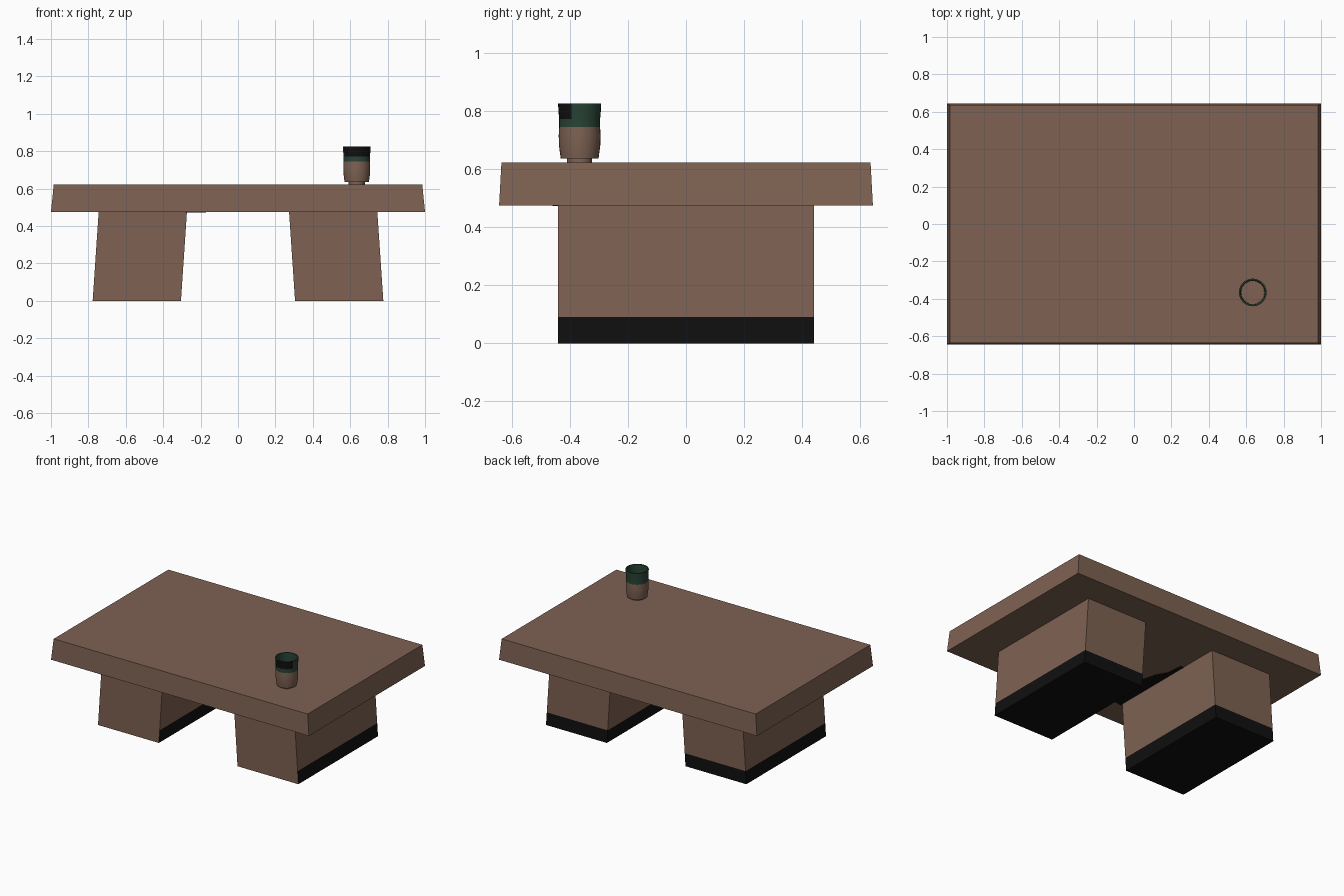
import bpy, bmesh, math

if "Cube" in bpy.data.objects:
    bpy.data.objects.remove(bpy.data.objects["Cube"])


def material(name, rgb):
    m = bpy.data.materials.new(name)
    m.diffuse_color = (*rgb, 1)
    m.use_nodes = True
    m.node_tree.nodes["Principled BSDF"].inputs["Base Color"].default_value = m.diffuse_color
    return m


MATS = [material("brown", (0.21, 0.122, 0.086)),
        material("black", (0.005, 0.005, 0.005)),
        material("dark_green", (0.022, 0.057, 0.036))]


def finish(name, bm, rule=None):
    bmesh.ops.recalc_face_normals(bm, faces=bm.faces[:])
    bm.normal_update()
    if rule:
        for f in bm.faces:
            f.material_index = rule(f.calc_center_median(), f.normal)
    me = bpy.data.meshes.new(name)
    bm.to_mesh(me)
    bm.free()
    for m in MATS:
        me.materials.append(m)
    ob = bpy.data.objects.new(name, me)
    bpy.context.collection.objects.link(ob)
    return ob


def stack(name, levels, rule=None):
    """Four-sided block; levels are (z, x0, x1, half_y)."""
    bm = bmesh.new()
    rings = [[bm.verts.new(p) for p in ((a, -h, z), (b, -h, z), (b, h, z), (a, h, z))]
             for z, a, b, h in levels]
    for lo, hi in zip(rings, rings[1:]):
        for i in range(4):
            j = (i + 1) % 4
            bm.faces.new((lo[i], lo[j], hi[j], hi[i]))
    bm.faces.new(rings[0])
    bm.faces.new(rings[-1])
    return finish(name, bm, rule)


# Tabletop, slightly narrower at its upper face
stack("tabletop", [(0.475, -1, 1, 0.643), (0.622, -0.985, 0.985, 0.635)])


# Leaning block legs: black foot band everywhere but the front
def leg_rule(c, n):
    return 1 if c.z < 0.09 and n.y > -0.5 else 0


for side, name in ((-1, "left_leg"), (1, "right_leg")):
    levels = []
    for z in (0, 0.09, 0.475):
        lean = 0.032 * z / 0.475
        a, b = sorted((side * (0.305 - lean), side * (0.777 - lean)))
        levels.append((z, a, b, 0.441))
    stack(name, levels, leg_rule)

# Dark stain under the top beside the left leg
bm = bmesh.new()
stain = [(-0.28, -0.46), (-0.21, -0.45), (-0.2, -0.33), (-0.22, -0.24),
         (-0.17, -0.13), (-0.2, -0.02), (-0.24, 0.05), (-0.25, 0.16), (-0.28, 0.16)]
face = bm.faces.new([bm.verts.new((x, y, 0.473)) for x, y in stain])
ext = bmesh.ops.extrude_face_region(bm, geom=[face])
for v in ext["geom"]:
    if isinstance(v, bmesh.types.BMVert):
        v.co.z = 0.475
finish("underside_stain", bm, lambda c, n: 1)

# Cup: outer profile from foot to rim, then down the inside
CX, CY, SEG = 0.635, -0.366, 32
OUTER = [(0.043, 0.62), (0.043, 0.636), (0.065, 0.636), (0.067, 0.65), (0.071, 0.68),
         (0.072, 0.715), (0.0705, 0.745), (0.0705, 0.772), (0.073, 0.80), (0.074, 0.825)]
INNER = [(0.066, 0.825), (0.064, 0.745), (0.062, 0.66)]
bm = bmesh.new()
rings = [[bm.verts.new((CX + r * math.cos(i * math.tau / SEG),
                        CY + r * math.sin(i * math.tau / SEG), z)) for i in range(SEG)]
         for r, z in OUTER + INNER]
for lo, hi in zip(rings, rings[1:]):
    for i in range(SEG):
        j = (i + 1) % SEG
        bm.faces.new((lo[i], lo[j], hi[j], hi[i]))
bm.faces.new(rings[0])
bm.faces.new(rings[-1])


def cup_rule(c, n):
    dx, dy = c.x - CX, c.y - CY
    r = math.hypot(dx, dy)
    if c.z < 0.745:
        return 0
    if r > 0.069 and c.z > 0.772 and dy < -0.35 * r and abs(n.z) < 0.8:
        return 1                      # black patch on the front of the rim
    return 2


cup = finish("cup", bm, cup_rule)
bpy.context.view_layer.objects.active = cup
cup.select_set(True)
bpy.ops.object.shade_smooth_by_angle(angle=math.radians(35))
